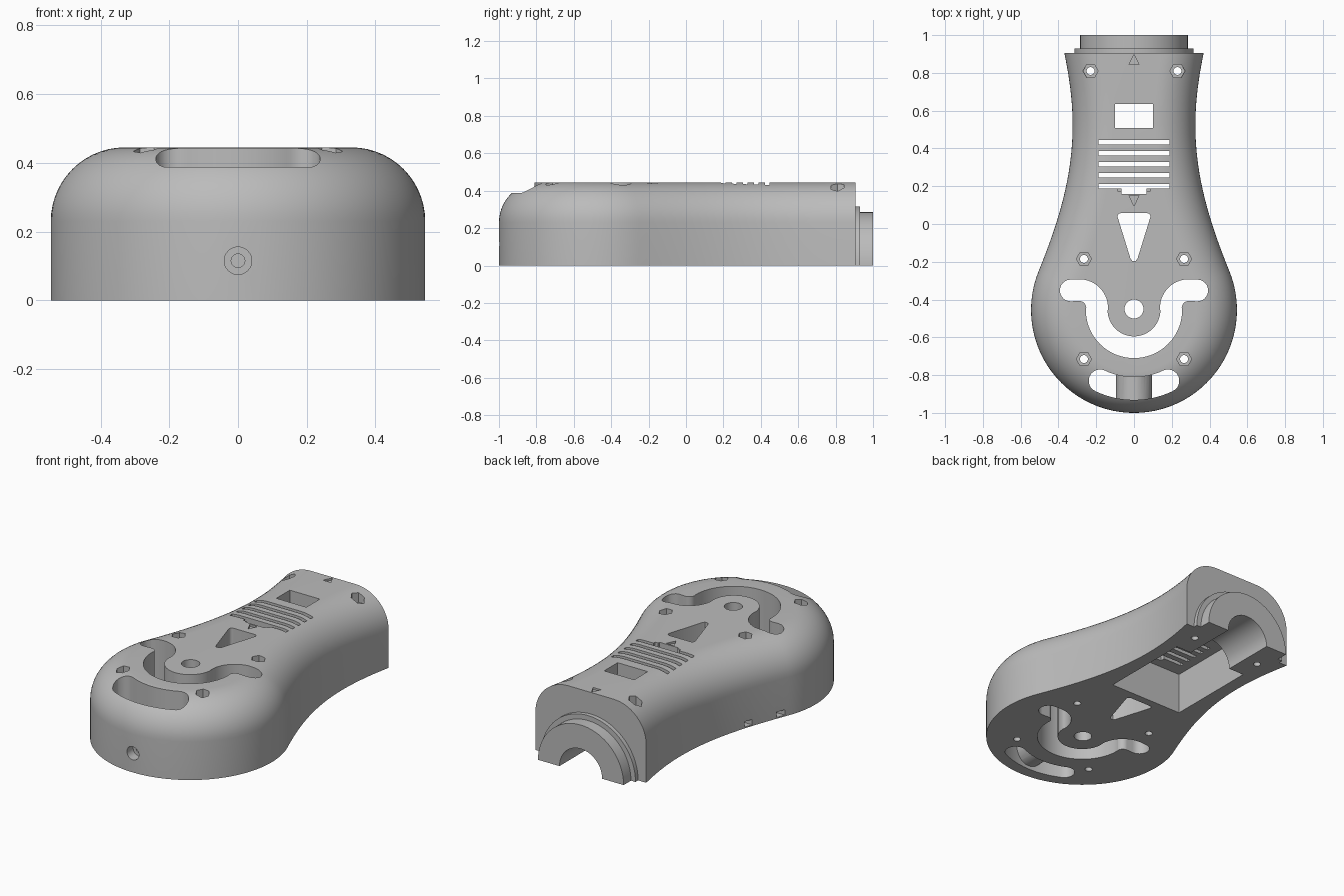
import bpy, bmesh, math
from mathutils import Vector
from mathutils.geometry import interpolate_bezier

cube = bpy.data.objects.get("Cube")
if cube:
    bpy.data.objects.remove(cube, do_unlink=True)

grey = bpy.data.materials.new("matte grey")
grey.use_nodes = True
GREY = (0.5, 0.5, 0.5, 1)
grey.diffuse_color = GREY
grey.node_tree.nodes["Principled BSDF"].inputs["Base Color"].default_value = GREY

TOP, ROUND, END = 0.445, 0.215, 0.905
HEAD = Vector((0, -0.455))
BELOW, ABOVE = -0.1, 0.6


def loft(name, rings):
    """Closed solid through equal-length rings of 3D points."""
    bm = bmesh.new()
    loops = [[bm.verts.new(p) for p in ring] for ring in rings]
    n = len(loops[0])
    for a, b in zip(loops, loops[1:]):
        for i in range(n):
            j = (i + 1) % n
            bm.faces.new((a[i], a[j], b[j], b[i]))
    bm.faces.new(loops[0][::-1])
    bm.faces.new(loops[-1])
    bmesh.ops.recalc_face_normals(bm, faces=bm.faces)
    mesh = bpy.data.meshes.new(name)
    bm.to_mesh(mesh)
    bm.free()
    mesh.materials.append(grey)
    obj = bpy.data.objects.new(name, mesh)
    bpy.context.collection.objects.link(obj)
    return obj


def prism(name, pts, lo, hi, axis="z"):
    if axis == "z":
        return loft(name, [[(x, y, h) for x, y in pts] for h in (lo, hi)])
    return loft(name, [[(x, h, z) for x, z in pts] for h in (lo, hi)])


def arc(cx, cy, r, a0, a1, n=24):
    return [Vector((cx + r * math.cos(math.radians(a0 + (a1 - a0) * i / n)),
                    cy + r * math.sin(math.radians(a0 + (a1 - a0) * i / n))))
            for i in range(n + 1)]


def circle(cx, cy, r, n=32):
    return arc(cx, cy, r, 0, 360, n)[:-1]


def rect(x0, y0, x1, y1):
    return [(x0, y0), (x1, y0), (x1, y1), (x0, y1)]


def normals(path):
    """Right-hand normals along an open path."""
    out = []
    for i in range(len(path)):
        t = (path[min(i + 1, len(path) - 1)] - path[max(i - 1, 0)]).normalized()
        out.append(Vector((t.y, -t.x)))
    return out


def stroke(path, w):
    """Outline of a round-ended slot of half width w along a path."""
    ns = normals(path)
    right = [p + n * w for p, n in zip(path, ns)]
    left = [p - n * w for p, n in zip(path, ns)]

    def cap(p, n):
        a = math.degrees(math.atan2(n.y, n.x))
        return arc(p.x, p.y, w, a, a + 180, 12)[1:-1]
    return right + cap(path[-1], ns[-1]) + left[::-1] + cap(path[0], -ns[0])


def boolean(target, tool, op="DIFFERENCE"):
    tool.hide_render = True
    mod = target.modifiers.new("shape", "BOOLEAN")
    mod.operation, mod.solver, mod.object = op, "EXACT", tool
    bpy.context.view_layer.objects.active = target
    bpy.ops.object.modifier_apply(modifier=mod.name)
    bpy.data.objects.remove(tool, do_unlink=True)


# Body: round head flowing into a waisted handle, rounded over at the top
half = arc(HEAD.x, HEAD.y, 0.545, -90, 22, 40)
bend = Vector((-math.sin(math.radians(22)), math.cos(math.radians(22)))) * 0.28
waist = Vector((0.325, 0.52))
for a, b, c, d in ((half[-1], half[-1] + bend, Vector((0.325, 0.25)), waist),
                   (waist, Vector((0.325, 0.7)), Vector((0.355, 0.85)), Vector((0.4, 1.05)))):
    half += [p.to_2d() for p in interpolate_bezier(a.to_3d(), b.to_3d(), c.to_3d(), d.to_3d(), 20)][1:]
outline = [Vector((-p.x, p.y)) for p in half[:0:-1]] + half
outward = normals(outline)
steps = [(0, 0)]
for i in range(15):
    a = math.pi / 2 * i / 14
    steps.append((ROUND * (1 - math.cos(a)), TOP - ROUND + ROUND * math.sin(a)))
body = loft("housing", [[(*(p - n * d), z) for p, n in zip(outline, outward)] for d, z in steps])
boolean(body, prism("end_trim", rect(-1, END, 1, 2), BELOW, ABOVE))

# Front slot with the screw tube that crosses it
boolean(body, prism("front_slot", stroke(arc(HEAD.x, HEAD.y, 0.416, -115.6, -64.4), 0.06), BELOW, ABOVE))
boolean(body, prism("screw_tube", circle(0, 0.115, 0.095), -0.95, -0.77, "y"), "UNION")

# Stepped half-round collar at the back
for r, y in ((0.315, 0.93), (0.285, 1.0)):
    boolean(body, prism("collar", arc(0, 0, r, 0, 180, 48), 0.85, y, "y"), "UNION")

cutters = []


def cut(name, pts, lo=BELOW, hi=ABOVE, axis="z"):
    cutters.append(prism(name, pts, lo, hi, axis))


# Underside pocket and half-round bore
cut("pocket", rect(-0.245, 0.105, 0.245, 0.67), BELOW, 0.25)
cut("bore", circle(0, 0, 0.142, 40), 0.6, 1.1, "y")

# Winding slot and centre hole in the head
side = arc(0.29, -0.445, 0.095, 90, 180, 14)
bowl = arc(HEAD.x, HEAD.y, 0.1975, 0, -180, 36)
right_arm = [Vector((0.335, -0.352))] + side
path = right_arm + bowl + [Vector((-p.x, p.y)) for p in right_arm[::-1]]
cut("winding_slot", stroke(path, 0.0575))
cut("centre_hole", circle(0, -0.45, 0.05))

# Rounded triangular opening
cut("triangle_opening", arc(0.07, 0.04, 0.017, -15, 90, 6) + arc(-0.07, 0.04, 0.017, 90, 195, 6)
    + [(-0.018, -0.185), (-0.009, -0.195), (0.009, -0.195), (0.018, -0.185)])

# Window, vent slits and catch notch over the pocket
cut("window", rect(-0.1, 0.507, 0.1, 0.635), 0.2)
for i in range(5):
    y = 0.2 + i * 0.0585
    cut("vent_slit", rect(-0.188, y - 0.012, 0.188, y + 0.012), 0.2)
cut("catch_notch", rect(-0.065, 0.16, 0.065, 0.195), 0.2)
cut("catch_step", rect(-0.085, 0.172, 0.085, 0.193), 0.4)

# Shallow engraved arrows
cut("back_arrow", [(-0.026, 0.845), (0.026, 0.845), (0, 0.898)], TOP - 0.012)
cut("middle_arrow", [(-0.026, 0.15), (0, 0.095), (0.026, 0.15)], TOP - 0.012)

# Screw holes with hexagonal nut recesses
for x, y in ((0.23, 0.81), (0.265, -0.185), (0.265, -0.715)):
    for s in (-1, 1):
        cut("nut_recess", circle(s * x, y, 0.04, 6), 0.375)
        cut("screw_hole", circle(s * x, y, 0.021, 16))

# Counterbored hole in the front
cut("front_counterbore", circle(0, 0.115, 0.04), -1.1, -0.94, "y")
cut("front_hole", circle(0, 0.115, 0.02, 20), -1.1, -0.72, "y")

# Small notches low on one side
for x, y in ((-0.405, 0.0), (-0.485, -0.205)):
    cut("side_notch", rect(x - 0.05, y - 0.025, x + 0.04, y + 0.025), 0.008, 0.04)

for c in cutters:
    boolean(body, c)

bpy.ops.object.select_all(action="DESELECT")
body.select_set(True)
bpy.context.view_layer.objects.active = body
bpy.ops.object.shade_smooth_by_angle(angle=math.radians(25))
